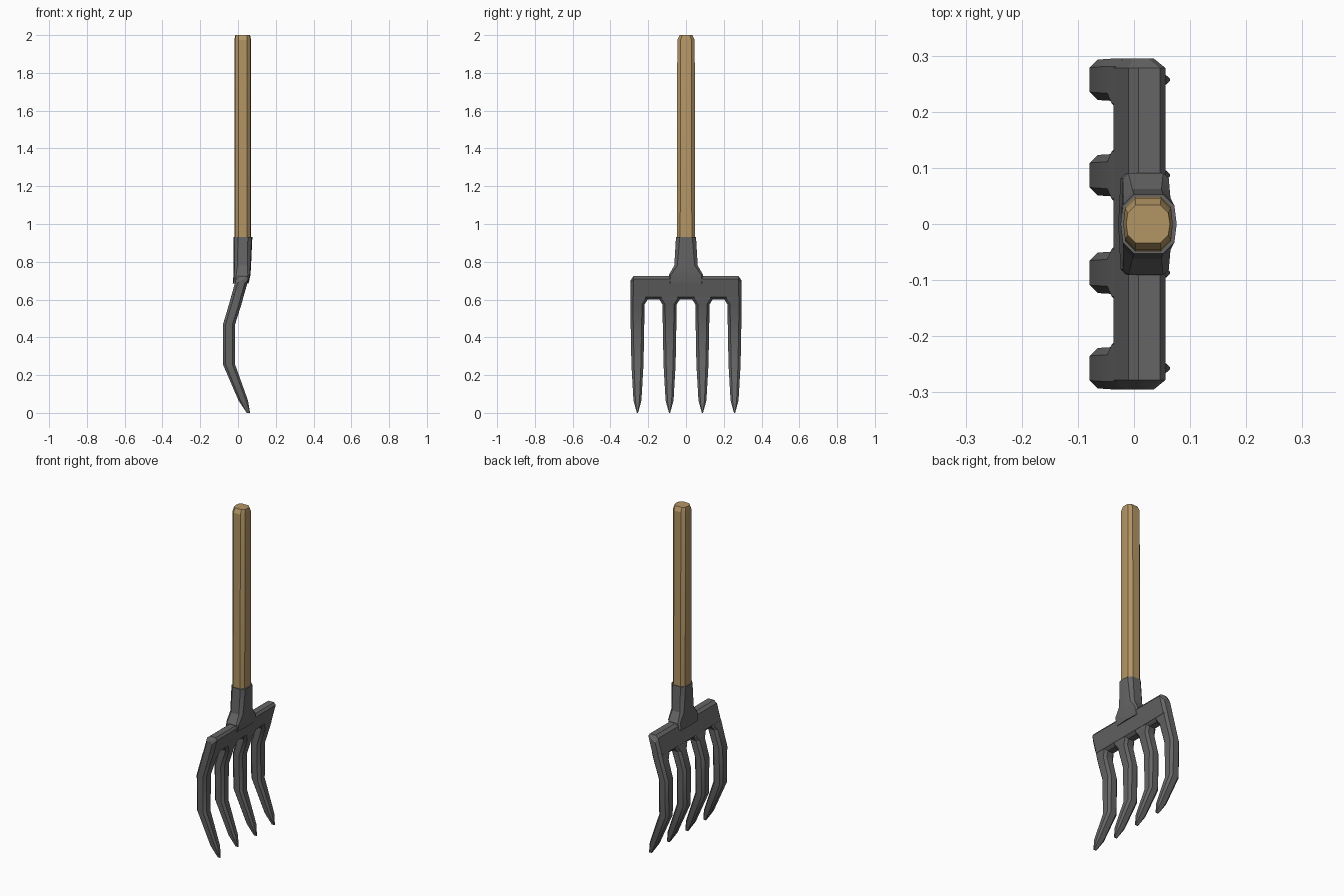
import bpy
import bmesh
import math

cube = bpy.data.objects.get("Cube")
if cube:
    bpy.data.objects.remove(cube, do_unlink=True)


def material(name, rgb):
    mat = bpy.data.materials.new(name)
    mat.use_nodes = True
    mat.diffuse_color = (*rgb, 1)
    mat.node_tree.nodes["Principled BSDF"].inputs["Base Color"].default_value = (*rgb, 1)
    return mat


wood = material("warm wood", (0.45, 0.30, 0.13))
steel = material("dark steel", (0.13, 0.13, 0.13))


def section(hu, hv, cut, bulge=0.0):
    """Chamfered rectangle; a bulge adds a shallow ridge on the two u sides."""
    a, b = hu - cut, hv - cut
    half = [(hu, -b), (hu + bulge, 0), (hu, b), (a, hv), (-a, hv)]
    if not bulge:
        half.pop(1)
    turned = [(-u, -v) for u, v in half]
    # drop each half's last corner pair overlap by ordering around the outline
    pts = half + turned
    pts = list(dict.fromkeys(pts))
    return sorted(pts, key=lambda p: math.atan2(p[1] / hv, p[0] / hu))


def loft(name, rings, mat):
    """Skin a list of equal-length point rings and cap both ends."""
    bm = bmesh.new()
    loops = [[bm.verts.new(p) for p in ring] for ring in rings]
    n = len(loops[0])
    for low, high in zip(loops, loops[1:]):
        for i in range(n):
            j = (i + 1) % n
            bm.faces.new((low[i], low[j], high[j], high[i]))
    bm.faces.new(loops[0][::-1])
    bm.faces.new(loops[-1])
    bmesh.ops.recalc_face_normals(bm, faces=bm.faces)
    mesh = bpy.data.meshes.new(name)
    bm.to_mesh(mesh)
    bm.free()
    mesh.materials.append(mat)
    obj = bpy.data.objects.new(name, mesh)
    bpy.context.collection.objects.link(obj)
    bpy.ops.object.select_all(action="DESELECT")
    obj.select_set(True)
    bpy.context.view_layer.objects.active = obj
    bpy.ops.object.shade_smooth_by_angle(angle=math.radians(25))
    return obj


def upright(name, rows, mat, bulge=0.0):
    """Rows: z, centre x, centre y, half x, half y, corner cut."""
    rings = [[(cx + u, cy + v, z) for u, v in section(hx, hy, cut, bulge)]
             for z, cx, cy, hx, hy, cut in rows]
    return loft(name, rings, mat)


# Wooden handle with a softened end
upright("handle", [
    (0.85, 0.025, 0, 0.041, 0.049, 0.018),
    (1.975, 0.025, 0, 0.041, 0.046, 0.018),
    (2.0, 0.025, 0, 0.036, 0.034, 0.014),
], wood, 0.003)

# Steel socket flaring onto the crossbar
upright("socket", [
    (0.685, 0.014, 0, 0.038, 0.089, 0.008),
    (0.73, 0.021, 0, 0.041, 0.091, 0.010),
    (0.78, 0.023, 0, 0.042, 0.062, 0.016),
    (0.93, 0.026, 0, 0.046, 0.053, 0.020),
], steel, 0.004)


def lean(z):
    return -0.047 + 0.28 * (z - 0.46)


# Leaning crossbar with chamfered ends
bar = []
for y, hx, low, high in [(-0.295, 0.019, 0.615, 0.700), (-0.278, 0.033, 0.600, 0.724),
                         (0.278, 0.033, 0.600, 0.724), (0.295, 0.019, 0.615, 0.700)]:
    mid, hz = (low + high) / 2, (high - low) / 2
    bar.append([(lean(mid + v) + u, y, mid + v) for u, v in section(hx, hz, 0.014)])
loft("crossbar", bar, steel)

# Four bent tines, widening where they join the crossbar
for label, y in [("right_outer", -0.257), ("right_inner", -0.087),
                 ("left_inner", 0.087), ("left_outer", 0.257)]:
    flare = 0.018
    shift = 0 if abs(y) < 0.2 else -math.copysign(flare / 2, y)
    root = 0.038 + (flare if not shift else flare / 2)
    upright("tine_" + label, [
        (0.0, 0.055, y, 0.009, 0.003, 0.001),
        (0.065, 0.028, y, 0.025, 0.021, 0.010),
        (0.255, -0.047, y, 0.032, 0.032, 0.014),
        (0.47, -0.047, y, 0.032, 0.036, 0.014),
        (0.575, lean(0.575), y, 0.033, 0.038, 0.014),
        (0.603, lean(0.603), y + shift, 0.033, root, 0.014),
        (0.64, lean(0.64), y + shift, 0.030, root, 0.014),
    ], steel)
